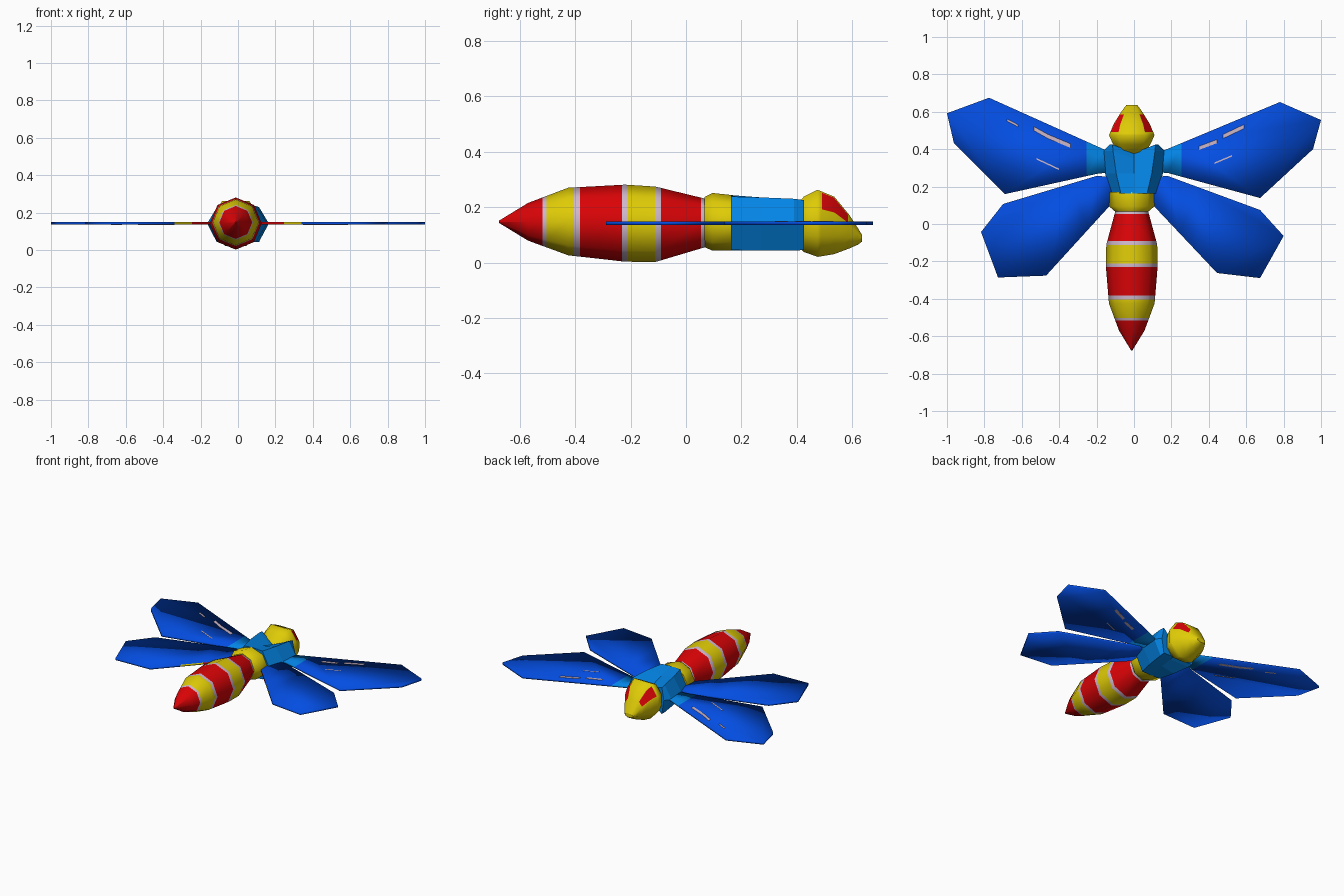
import bpy, bmesh, math
from mathutils import Vector

if "Cube" in bpy.data.objects:
    bpy.data.objects.remove(bpy.data.objects["Cube"])


def material(name, rgb):
    m = bpy.data.materials.new(name)
    m.diffuse_color = (*rgb, 1)
    m.use_nodes = True
    m.node_tree.nodes["Principled BSDF"].inputs["Base Color"].default_value = m.diffuse_color
    return m


RED, YELLOW, PALE, BLUE, SKY = range(5)
MATS = [material("red", (0.70, 0.001, 0.002)),
        material("yellow", (0.74, 0.60, 0.002)),
        material("pale_lilac", (0.62, 0.48, 0.60)),
        material("wing_blue", (0.001, 0.075, 0.76)),
        material("sky_blue", (0.001, 0.23, 0.78))]


def finish(name, bm):
    me = bpy.data.meshes.new(name)
    bm.to_mesh(me)
    bm.free()
    for m in MATS:
        me.materials.append(m)
    ob = bpy.data.objects.new(name, me)
    bpy.context.collection.objects.link(ob)
    return ob


def loft(rings, colours, smooth=True):
    """Skin equal-length rings of points; one colour per span, flat end caps."""
    bm = bmesh.new()
    loops = [[bm.verts.new(p) for p in r] for r in rings]
    n = len(loops[0])
    for a, b, c in zip(loops, loops[1:], colours):
        for i in range(n):
            j = (i + 1) % n
            f = bm.faces.new((a[i], a[j], b[j], b[i]))
            f.material_index, f.smooth = c, smooth
    bm.faces.new(loops[0]).material_index = colours[0]
    bm.faces.new(loops[-1]).material_index = colours[-1]
    bmesh.ops.recalc_face_normals(bm, faces=bm.faces)
    return bm


def ring(y, rx, rz, cz, cx=-0.012, n=8):
    return [(cx + rx * math.cos(math.tau * i / n), y,
             cz + rz * math.sin(math.tau * i / n)) for i in range(n)]


# Abdomen: octagonal spindle, cut at the stripe boundaries
profile = [(-0.675, 0.004, 0.147), (-0.57, 0.068, 0.147), (-0.425, 0.122, 0.148),
           (-0.22, 0.139, 0.142), (-0.11, 0.136, 0.138), (0.075, 0.086, 0.143)]
stripes = [(-0.517, RED), (-0.503, PALE), (-0.405, YELLOW), (-0.383, PALE), (-0.231, RED),
           (-0.21, PALE), (-0.112, YELLOW), (-0.09, PALE), (0.054, RED), (0.08, PALE)]


def sample(y):
    for (y0, r0, z0), (y1, r1, z1) in zip(profile, profile[1:]):
        if y <= y1:
            t = (y - y0) / (y1 - y0)
            r = r0 + t * (r1 - r0)
            return ring(y, r, r, z0 + t * (z1 - z0))


ys = sorted({p[0] for p in profile} | {s[0] for s in stripes[:-1]})
spans = [next(c for end, c in stripes if (a + b) / 2 < end) for a, b in zip(ys, ys[1:])]
finish("abdomen", loft([sample(y) for y in ys], spans))

# Waist collar
finish("waist", loft([ring(0.066, 0.088, 0.09, 0.146), ring(0.095, 0.122, 0.104, 0.147),
                      ring(0.17, 0.12, 0.1, 0.143)], [YELLOW, YELLOW]))


# Thorax: block with raised side ridges; a valley between them deepens toward the head
def section(y, ridge, mid, zb, zt, vy, vb, vt):
    return [(mid, y, 0.142), (ridge, y, zt), (0, vy, vt), (-ridge, y, zt),
            (-mid, y, 0.142), (-ridge, y, zb), (0, vy, vb), (ridge, y, zb)]


finish("thorax", loft([section(0.163, 0.07, 0.12, 0.045, 0.238, 0.163, 0.043, 0.243),
                       section(0.27, 0.095, 0.155, 0.043, 0.235, 0.27, 0.06, 0.215),
                       section(0.39, 0.112, 0.165, 0.043, 0.23, 0.35, 0.075, 0.19),
                       section(0.425, 0.115, 0.13, 0.045, 0.225, 0.38, 0.08, 0.18)],
                      [SKY] * 3, smooth=False))

# Head: eight-sided rings tapering to a lowered snout, eyes on the upper flanks
HEAD_ANGLES = [math.radians(a) for a in (20, 56, 124, 160, 200, 245, 295, 340)]


def head_ring(y, rx, zb, zt):
    cz, rz = (zt + zb) / 2, (zt - zb) / 2
    return [(-0.012 + 1.06 * rx * math.cos(a), y,
             cz + rz * math.sin(a) * (1.2 if a < math.pi else 1.1)) for a in HEAD_ANGLES]


bm = loft([head_ring(*s) for s in
           [(0.37, 0.06, 0.09, 0.175), (0.425, 0.10, 0.038, 0.238), (0.475, 0.122, 0.02, 0.263),
            (0.487, 0.117, 0.022, 0.258), (0.535, 0.097, 0.03, 0.238), (0.588, 0.064, 0.05, 0.174),
            (0.62, 0.042, 0.064, 0.125), (0.635, 0.03, 0.075, 0.10)]], [YELLOW] * 7)
for side in (-1, 1):
    eye = []
    for f in bm.faces:
        c = f.calc_center_median()
        if 0.487 < c.y < 0.588 and c.z > 0.148 and side * (c.x + 0.012) > 0.045:
            eye.append(f)
    bmesh.ops.inset_region(bm, faces=eye, thickness=0.005, use_even_offset=True)
    for f in eye:
        f.material_index = RED
finish("head", bm)

# Wings: thin slabs with softly shaded rims
Z, HALF = 0.142, 0.0065


def wing(name, outline, cuts, colour):
    bm = bmesh.new()
    face = bm.faces.new([bm.verts.new((x, y, Z - HALF)) for x, y in outline])
    moved = bmesh.ops.extrude_face_region(bm, geom=[face], use_keep_orig=True)["geom"]
    bmesh.ops.translate(bm, vec=(0, 0, 2 * HALF),
                        verts=[v for v in moved if isinstance(v, bmesh.types.BMVert)])
    for x in cuts:
        bmesh.ops.bisect_plane(bm, geom=bm.verts[:] + bm.edges[:] + bm.faces[:],
                               plane_co=(x, 0, 0), plane_no=(1, 0, 0))
    bmesh.ops.recalc_face_normals(bm, faces=bm.faces)
    for f in bm.faces:
        f.material_index = colour(f.calc_center_median(), f.normal)
        f.smooth = True
    return finish(name, bm)


def fore_colour(c, n):
    return SKY if abs(c.x) < 0.255 else BLUE


def hind_colour(c, n):
    # the inner rear rim carries a red and a yellow band
    if abs(n.z) < 0.5 and n.y < 0 and n.x * c.x < 0 and abs(c.x) < 0.34:
        return RED if abs(c.x) < 0.245 else YELLOW
    return BLUE


wing("left_front_wing", [(-0.05, 0.35), (-0.176, 0.406), (-0.775, 0.675), (-1.0, 0.592),
                         (-0.963, 0.433), (-0.69, 0.16), (-0.19, 0.27), (-0.05, 0.28)],
     [-0.255], fore_colour)
wing("right_front_wing", [(0.05, 0.35), (0.166, 0.396), (0.78, 0.652), (1.0, 0.556),
                          (0.957, 0.40), (0.674, 0.139), (0.18, 0.273), (0.05, 0.28)],
     [0.255], fore_colour)
wing("left_rear_wing", [(-0.08, 0.25), (-0.20, 0.257), (-0.70, 0.107), (-0.818, -0.043),
                        (-0.727, -0.286), (-0.47, -0.276), (-0.118, 0.11), (-0.08, 0.18)],
     [-0.245, -0.34], hind_colour)
wing("right_rear_wing", [(0.08, 0.25), (0.18, 0.257), (0.674, 0.075), (0.80, -0.064),
                         (0.674, -0.289), (0.444, -0.262), (0.096, 0.107), (0.08, 0.18)],
     [0.245, 0.34], hind_colour)

# Pale streaks on the front wings: slivers just proud of both faces (x0, y0, x1, y1, half width)
streaks = {"left": [(-0.535, 0.510, -0.46, 0.468, 0.011), (-0.46, 0.468, -0.34, 0.418, 0.011),
                    (-0.68, 0.556, -0.62, 0.525, 0.006), (-0.52, 0.348, -0.40, 0.292, 0.004)],
           "right": [(0.588, 0.521, 0.476, 0.468, 0.011), (0.444, 0.442, 0.348, 0.406, 0.010),
                     (0.525, 0.365, 0.43, 0.325, 0.004)]}
for label, items in streaks.items():
    for i, (x0, y0, x1, y1, w) in enumerate(items):
        h = HALF + 0.0008
        rings = [[p + Vector((0, s * w, t * h)) for s, t in ((-1, -1), (1, -1), (1, 1), (-1, 1))]
                 for p in (Vector((x0, y0, Z)), Vector((x1, y1, Z)))]
        finish(f"{label}_wing_streak_{i + 1}", loft(rings, [PALE], smooth=False))
